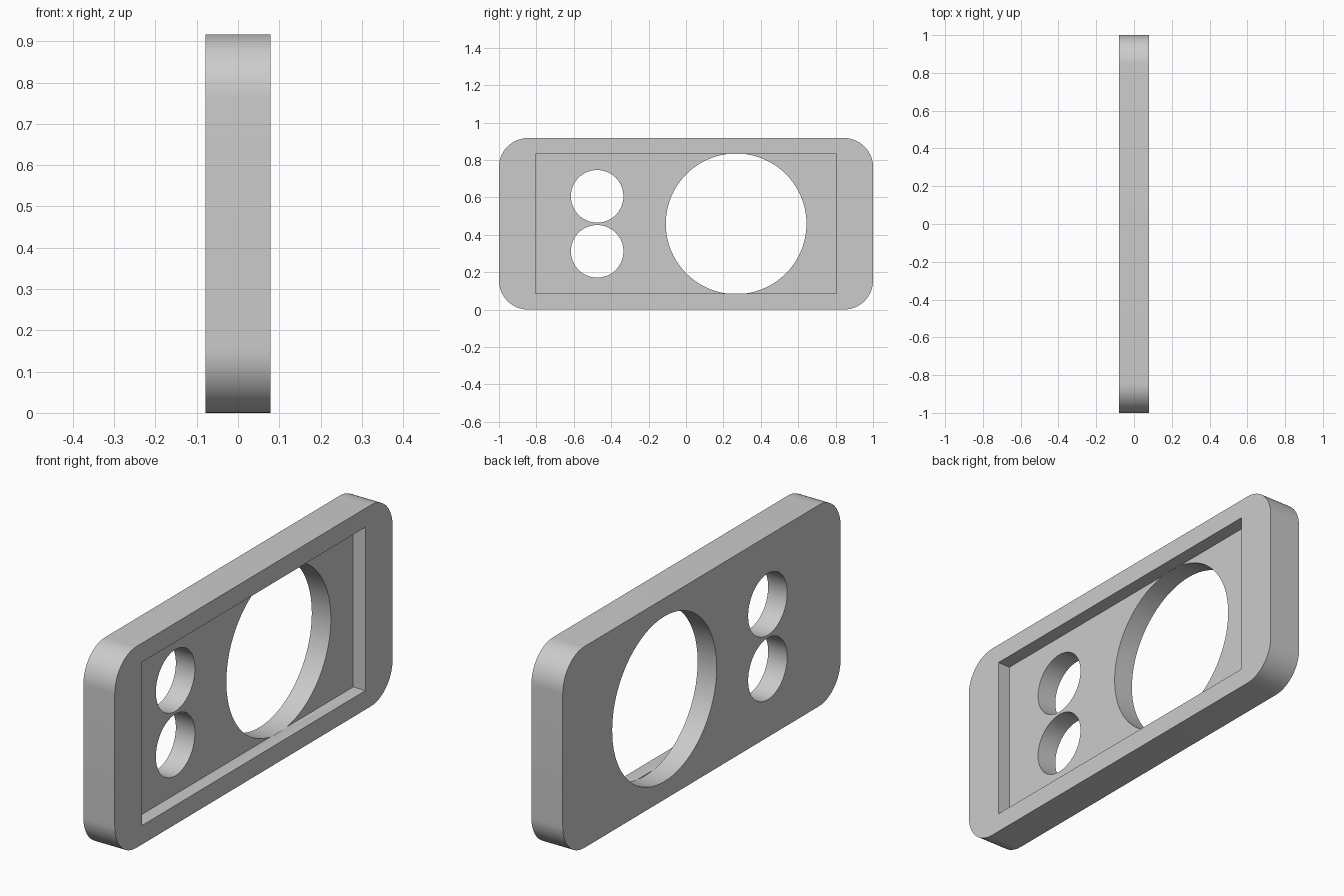
import bpy
import bmesh
import math
from mathutils import Matrix, Vector

cube = bpy.data.objects.get("Cube")
if cube:
    bpy.data.objects.remove(cube, do_unlink=True)

HALF_T, HEIGHT = 0.079, 0.917      # half thickness, height
MID = HEIGHT / 2
FLOOR = 0.017                      # x of the pocket floor
FAR = 0.3


def make_object(name, bm):
    mesh = bpy.data.meshes.new(name)
    bm.to_mesh(mesh)
    bm.free()
    obj = bpy.data.objects.new(name, mesh)
    bpy.context.collection.objects.link(obj)
    return obj


def block(name, x0, x1, half_y, half_z, radius=0):
    """Box between x0 and x1, with its four x-wise edges rounded."""
    bm = bmesh.new()
    size = Matrix.Diagonal((x1 - x0, 2 * half_y, 2 * half_z, 1))
    bmesh.ops.create_cube(bm, size=1, matrix=Matrix.Translation(((x0 + x1) / 2, 0, MID)) @ size)
    if radius:
        edges = [e for e in bm.edges
                 if abs(e.verts[0].co.x - e.verts[1].co.x) > 0.01]
        bmesh.ops.bevel(bm, geom=edges, offset=radius, segments=16,
                        profile=0.5, affect='EDGES')
    return make_object(name, bm)


def drill(name, y, z, radius, x0, x1):
    """Cylinder along x."""
    bm = bmesh.new()
    place = Matrix.Translation(((x0 + x1) / 2, y, z)) @ Matrix.Rotation(math.pi / 2, 4, 'Y')
    bmesh.ops.create_cone(bm, cap_ends=True, segments=96, radius1=radius,
                          radius2=radius, depth=x1 - x0, matrix=place)
    return make_object(name, bm)


# Rounded plate with a pocket and three holes
plate = block("mounting_plate", -HALF_T, HALF_T, 1.0, MID, 0.155)
cutters = [
    block("pocket_cutter", FLOOR, FAR, 0.805, 0.372),
    # the large hole is a touch taller than the pocket and stops at its floor
    drill("large_hole_cutter", 0.268, MID, 0.376, -FAR, FLOOR + 0.001),
]
for side, sign in (("upper", 1), ("lower", -1)):
    cutters.append(drill(side + "_small_hole_cutter", -0.475, MID + sign * 0.147,
                         0.1405, -FAR, FAR))

bpy.ops.object.select_all(action='DESELECT')
bpy.context.view_layer.objects.active = plate
plate.select_set(True)
for cutter in cutters:
    cutter.hide_render = True
    mod = plate.modifiers.new(cutter.name, 'BOOLEAN')
    mod.operation = 'DIFFERENCE'
    mod.solver = 'EXACT'
    mod.object = cutter
    bpy.ops.object.modifier_apply(modifier=mod.name)
    bpy.data.objects.remove(cutter, do_unlink=True)

# Single grey finish
grey = bpy.data.materials.new("light_grey")
grey.use_nodes = True
colour = (0.6, 0.6, 0.6, 1)
grey.diffuse_color = colour
grey.node_tree.nodes["Principled BSDF"].inputs["Base Color"].default_value = colour
plate.data.materials.clear()
plate.data.materials.append(grey)

bpy.ops.object.shade_smooth_by_angle(angle=math.radians(30))
